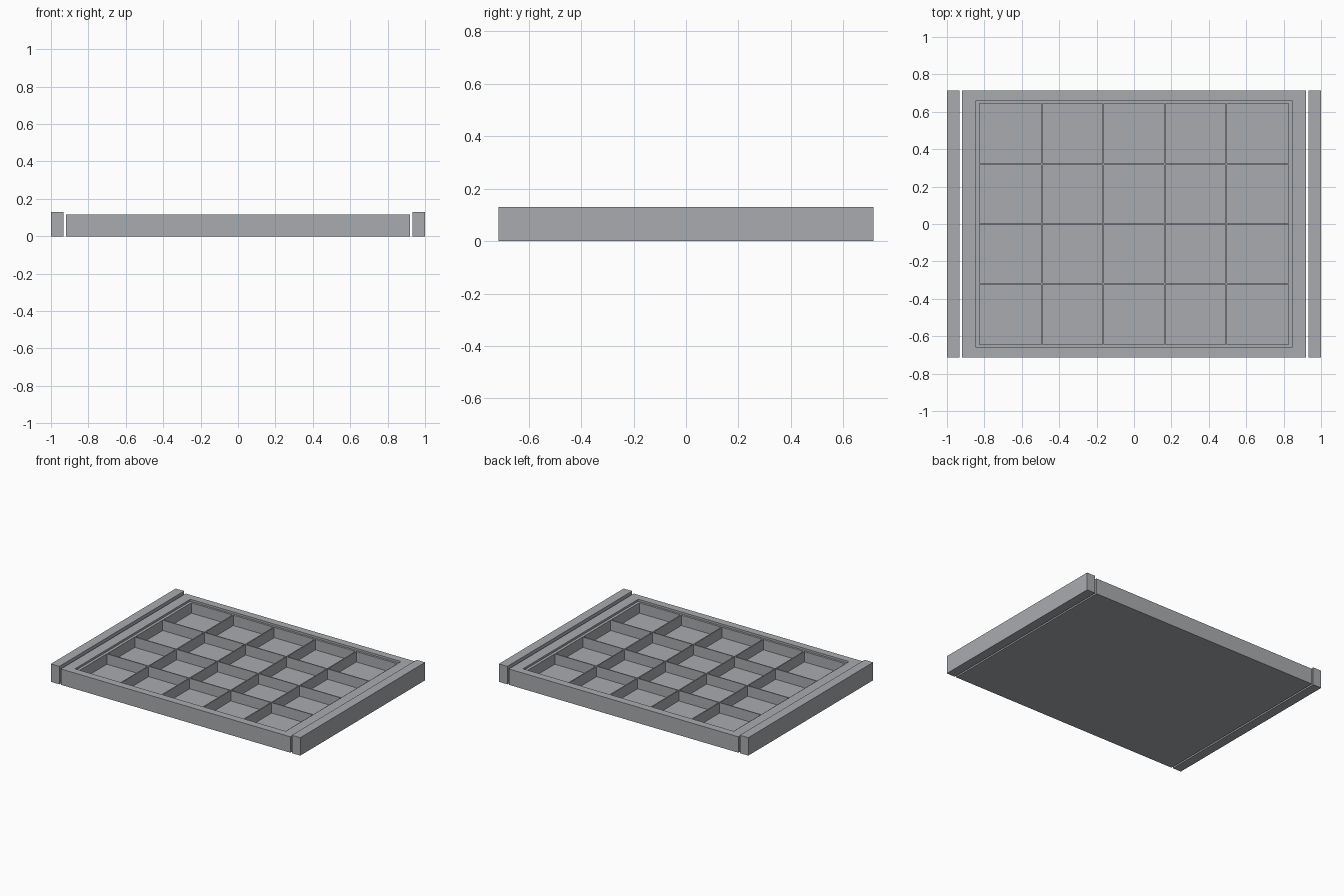
import bpy, bmesh

if "Cube" in bpy.data.objects:
    bpy.data.objects.remove(bpy.data.objects["Cube"])

mat = bpy.data.materials.new("neutral grey")
mat.diffuse_color = (0.40, 0.41, 0.43, 1)
mat.use_nodes = True
mat.node_tree.nodes["Principled BSDF"].inputs["Base Color"].default_value = mat.diffuse_color


def finish(name, bm):
    me = bpy.data.meshes.new(name)
    bmesh.ops.recalc_face_normals(bm, faces=bm.faces)
    bm.to_mesh(me)
    bm.free()
    me.materials.append(mat)
    ob = bpy.data.objects.new(name, me)
    bpy.context.collection.objects.link(ob)
    return ob


def box(name, x0, x1, y0, y1, z0, z1):
    bm = bmesh.new()
    bmesh.ops.create_cube(bm, size=1)
    for v in bm.verts:
        v.co = (x1 if v.co.x > 0 else x0, y1 if v.co.y > 0 else y0, z1 if v.co.z > 0 else z0)
    return finish(name, bm)


# Tray: rectangular rings from the underside, over the rim, down a step to the floor
FLOOR, LEDGE, TOP = 0.025, 0.10, 0.115
rings = [(0.92, 0.715, 0), (0.92, 0.715, TOP), (0.845, 0.66, TOP),
         (0.845, 0.66, LEDGE), (0.825, 0.645, LEDGE), (0.825, 0.645, FLOOR)]
bm = bmesh.new()
loops = [[bm.verts.new((sx * x, sy * y, z)) for sx, sy in ((-1, -1), (1, -1), (1, 1), (-1, 1))]
         for x, y, z in rings]
for a, b in zip(loops, loops[1:]):
    for i in range(4):
        j = (i + 1) % 4
        bm.faces.new((a[i], a[j], b[j], b[i]))
bm.faces.new(loops[0])
bm.faces.new(loops[-1])
finish("tray", bm)

# Dividers: five columns by four rows
T = 0.004
for i, x in enumerate((-0.493, -0.165, 0.165, 0.493)):
    box(f"column_divider_{i + 1}", x - T, x + T, -0.645, 0.645, FLOOR, LEDGE)
for i, y in enumerate((-0.32, 0, 0.32)):
    box(f"row_divider_{i + 1}", -0.825, 0.825, y - T, y + T, FLOOR, LEDGE)

# Separate end bars
for name, x0, x1 in (("left_bar", -1, -0.932), ("right_bar", 0.932, 1)):
    box(name, x0, x1, -0.715, 0.715, 0, 0.13)
